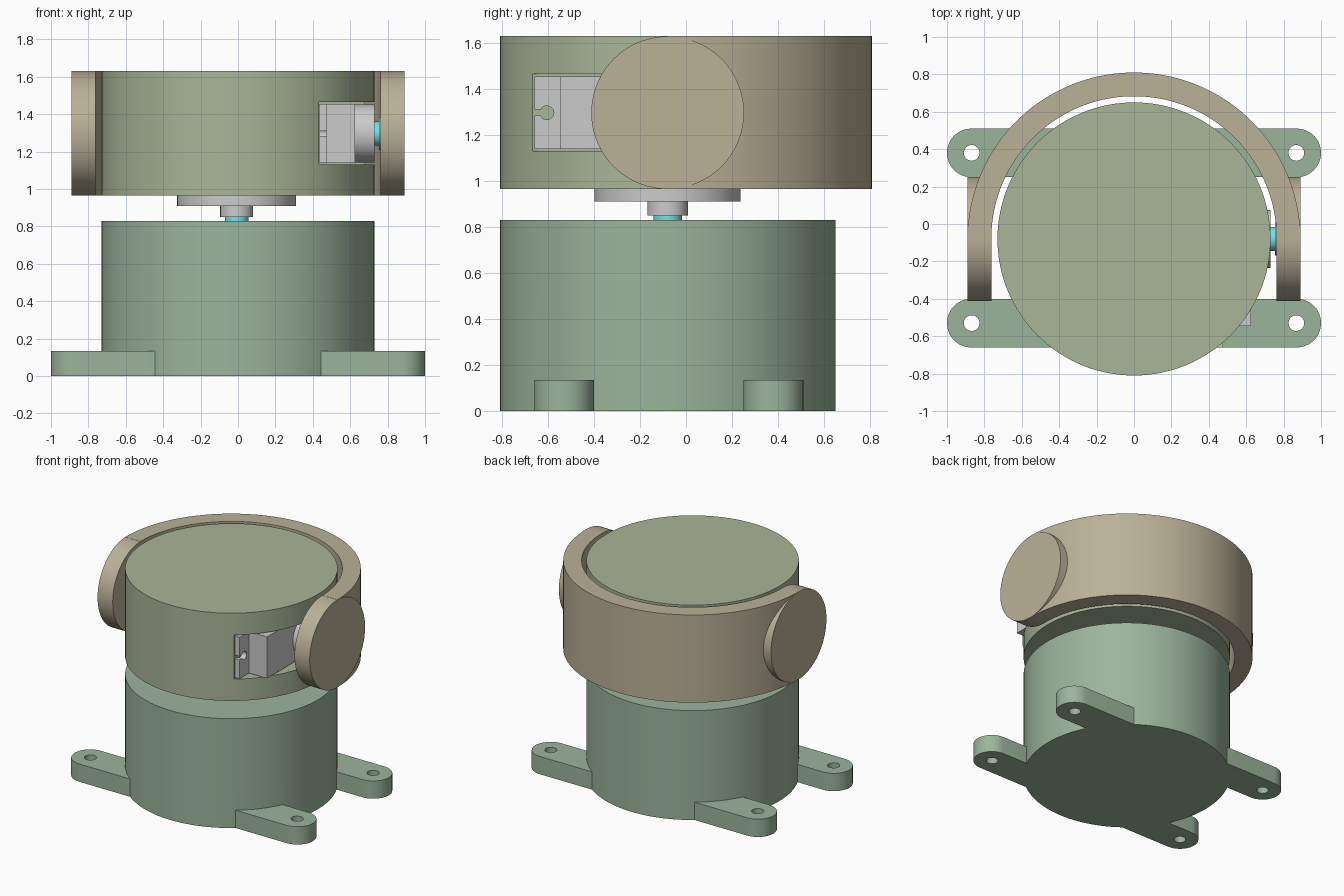
import bpy, bmesh, math
from mathutils import Matrix, Vector

if "Cube" in bpy.data.objects:
    bpy.data.objects.remove(bpy.data.objects["Cube"])

CY = -0.08      # shared axis of the drums
ZM = 1.297      # height of the tilt axis


def material(name, rgb):
    m = bpy.data.materials.new(name)
    m.diffuse_color = (*rgb, 1)
    m.use_nodes = True
    m.node_tree.nodes["Principled BSDF"].inputs["Base Color"].default_value = m.diffuse_color
    return m


GREEN = material("green", (0.33, 0.46, 0.33))
OLIVE = material("olive", (0.40, 0.46, 0.31))
TAN = material("tan", (0.49, 0.44, 0.31))
CYAN = material("cyan", (0.16, 0.78, 0.85))


def finish(bm, name, mat=None):
    bmesh.ops.recalc_face_normals(bm, faces=bm.faces)
    me = bpy.data.meshes.new(name)
    bm.to_mesh(me)
    bm.free()
    ob = bpy.data.objects.new(name, me)
    bpy.context.collection.objects.link(ob)
    if mat:
        me.materials.append(mat)
    return ob


def cyl(name, axis, r, lo, hi, center, mat=None, seg=64):
    """Cylinder along x or z between lo and hi; center is the other two coordinates."""
    mid = (lo + hi) / 2
    if axis == 'Z':
        m = Matrix.Translation((*center, mid))
    else:
        m = Matrix.Translation((mid, *center)) @ Matrix.Rotation(math.pi / 2, 4, 'Y')
    bm = bmesh.new()
    bmesh.ops.create_cone(bm, cap_ends=True, segments=seg, radius1=r, radius2=r,
                          depth=hi - lo, matrix=m)
    return finish(bm, name, mat)


def box(name, lo, hi, mat=None):
    lo, hi = Vector(lo), Vector(hi)
    bm = bmesh.new()
    bmesh.ops.create_cube(bm, size=1, matrix=Matrix.Translation((lo + hi) / 2)
                          @ Matrix.Diagonal((*(hi - lo), 1)))
    return finish(bm, name, mat)


def prism(name, pts, z0, z1, mat=None):
    bm = bmesh.new()
    f = bm.faces.new([bm.verts.new((x, y, z0)) for x, y in pts])
    ext = bmesh.ops.extrude_face_region(bm, geom=[f])["geom"]
    bmesh.ops.translate(bm, vec=(0, 0, z1 - z0),
                        verts=[v for v in ext if isinstance(v, bmesh.types.BMVert)])
    return finish(bm, name, mat)


def boolean(ob, other, op):
    """Apply a boolean and discard the helper."""
    mod = ob.modifiers.new(op, 'BOOLEAN')
    mod.operation, mod.object, mod.solver = op, other, 'EXACT'
    bpy.context.view_layer.objects.active = ob
    bpy.ops.object.modifier_apply(modifier=mod.name)
    bpy.data.objects.remove(other)


def arc(cx, cy, r, a0, a1, n):
    return [(cx + r * math.cos(a0 + (a1 - a0) * i / n),
             cy + r * math.sin(a0 + (a1 - a0) * i / n)) for i in range(n + 1)]


# base drum with four drilled mounting tabs
base = cyl("base_drum", 'Z', 0.73, 0, 0.83, (0, CY), GREEN, 128)
for sx in (-1, 1):
    for ty in (0.38, -0.53):
        a = -math.pi / 2
        end = arc(0.87, ty, 0.13, a, -a, 24)
        pts = [(sx * x, y) for x, y in end + [(0.3, ty + 0.13), (0.3, ty - 0.13)]]
        # trim the inner end so it stays inside the drum
        inner = 0.43
        pts = [(max(min(x, 1), -1) if abs(x) > inner else sx * inner, y) for x, y in pts]
        boolean(base, prism("tab", pts, 0, 0.135, GREEN), 'UNION')
        boolean(base, cyl("hole", 'Z', 0.042, -0.1, 0.3, (sx * 0.868, ty), GREEN, 32),
                'DIFFERENCE')

# turntable drive between the drums
cyl("pan_shaft", 'Z', 0.062, 0.8, 0.87, (-0.007, CY), CYAN)
cyl("pan_horn_hub", 'Z', 0.088, 0.85, 0.93, (-0.007, CY))
cyl("pan_horn_disc", 'Z', 0.318, 0.91, 0.97, (-0.007, CY))

# upper drum with servo pocket
head = cyl("head_drum", 'Z', 0.73, 0.965, 1.63, (0, CY), OLIVE, 128)
boolean(head, box("pocket", (0.433, -0.67, 1.13), (0.9, 0.19, 1.465), OLIVE), 'DIFFERENCE')

# tilt servo: body, slotted flanges, gear housing, shaft
box("servo_body", (0.05, -0.545, 1.14), (0.625, 0.075, 1.455))
flange = box("servo_flange", (0.435, -0.66, 1.14), (0.475, 0.18, 1.455))
for y_hole, y_edge in ((-0.605, -0.7), (0.125, 0.22)):
    boolean(flange, cyl("slot_hole", 'X', 0.03, 0.4, 0.5, (y_hole, ZM), None, 32), 'DIFFERENCE')
    lo, hi = sorted((y_hole, y_edge))
    boolean(flange, box("slot", (0.4, lo, ZM - 0.013), (0.5, hi, ZM + 0.013)), 'DIFFERENCE')
cyl("servo_gear_housing", 'X', 0.155, 0.6, 0.73, (CY, ZM))
cyl("tilt_shaft", 'X', 0.065, 0.7, 0.77, (CY, ZM), CYAN)
cyl("tilt_horn_hub", 'X', 0.088, 0.753, 0.78, (CY, ZM))

# half-ring yoke with round end discs
ring = arc(0, CY, 0.89, 0, math.pi, 72) + arc(0, CY, 0.763, math.pi, 0, 72)
yoke = prism("yoke", ring, 0.965, 1.63, TAN)
for sx in (-1, 1):
    lo, hi = sorted((sx * 0.763, sx * 0.89))
    boolean(yoke, cyl("end_disc", 'X', 0.332, lo, hi, (CY, ZM), TAN, 96), 'UNION')

# smooth round surfaces, keep edges crisp
for ob in bpy.context.scene.objects:
    ob.select_set(True)
bpy.context.view_layer.objects.active = base
bpy.ops.object.shade_smooth_by_angle(angle=math.radians(30))
